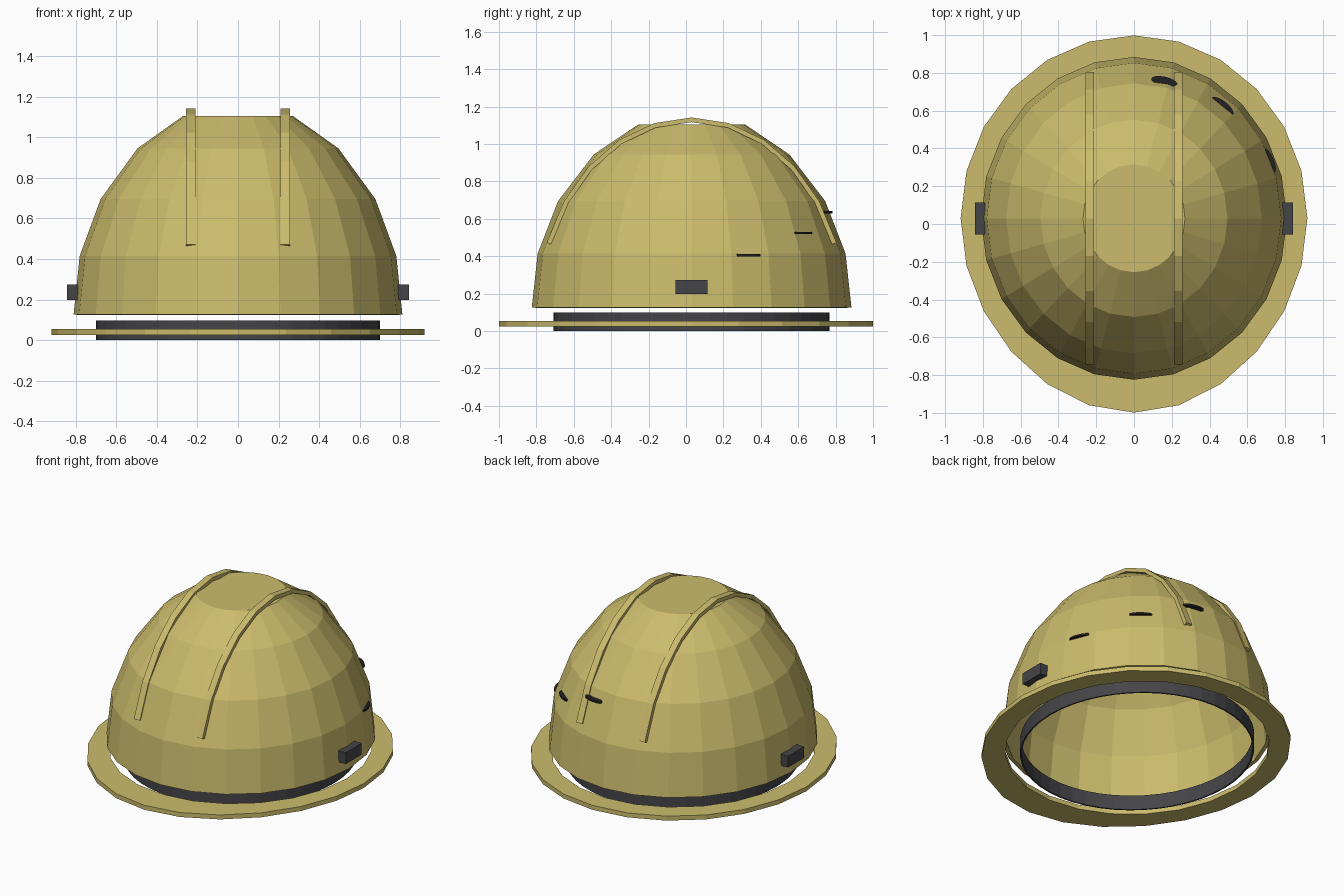
import bpy
import bmesh
from math import sin, cos, tau, radians, atan2
from mathutils import Matrix

if "Cube" in bpy.data.objects:
    bpy.data.objects.remove(bpy.data.objects["Cube"], do_unlink=True)

CENTRE_Y = 0.03
OVAL = 1.055  # length to width ratio of every ring


def material(name, rgb):
    mat = bpy.data.materials.new(name)
    mat.use_nodes = True
    colour = (*rgb, 1.0)
    mat.diffuse_color = colour
    mat.node_tree.nodes["Principled BSDF"].inputs["Base Color"].default_value = colour
    return mat


shell_yellow = material("shell yellow", (0.6, 0.5, 0.15))
dark_grey = material("dark grey", (0.06, 0.06, 0.066))
vent_black = material("vent black", (0.015, 0.015, 0.017))


def add_object(name, bm, mat):
    mesh = bpy.data.meshes.new(name)
    bm.to_mesh(mesh)
    bm.free()
    mesh.materials.append(mat)
    obj = bpy.data.objects.new(name, mesh)
    bpy.context.collection.objects.link(obj)
    return obj


def oval_lathe(name, profile, sides, mat, closed=False, cap=False):
    """Sweep (radius, z, front stretch) points around an oval."""
    bm = bmesh.new()
    rings = []
    for r, z, stretch in profile:
        ring = []
        for i in range(sides):
            c, s = cos(tau * i / sides), sin(tau * i / sides)
            y = CENTRE_Y + OVAL * r * s - stretch * max(0, -s) ** 3
            ring.append(bm.verts.new((r * c, y, z)))
        rings.append(ring)
    pairs = list(zip(rings, rings[1:]))
    if closed:
        pairs.append((rings[-1], rings[0]))
    for low, high in pairs:
        for i in range(sides):
            j = (i + 1) % sides
            bm.faces.new((low[i], low[j], high[j], high[i]))
    if cap:
        bm.faces.new(rings[-1])
    return add_object(name, bm, mat)


def box(name, size, location, mat):
    bm = bmesh.new()
    bmesh.ops.create_cube(bm, size=1, matrix=Matrix.Translation(location) @ Matrix.Diagonal((*size, 1)))
    return add_object(name, bm, mat)


# Faceted dome with a flat crown and a thin wall
dome = oval_lathe("dome_shell", [(0.81, 0.127, 0), (0.78, 0.415, 0), (0.677, 0.695, 0),
                                 (0.495, 0.945, 0), (0.27, 1.105, 0)], 24, shell_yellow, cap=True)
wall = dome.modifiers.new("wall", 'SOLIDIFY')
wall.thickness = 0.028
wall.offset = -1

# Flat brim, drawn out a little at the front
oval_lathe("brim", [(0.918, 0.025, 0.06), (0.918, 0.055, 0.06),
                    (0.79, 0.055, 0.0), (0.79, 0.025, 0.0)], 24, shell_yellow, closed=True)

# Inner headband
oval_lathe("headband", [(0.7, 0, 0), (0.7, 0.098, 0), (0.69, 0.098, 0), (0.69, 0, 0)],
           48, dark_grey, closed=True)


# Two ridges arching from front to back
def ridge(name, x, width=0.045, thick=0.025, steps=5):
    bm = bmesh.new()
    sections = []
    for i in range(-steps, steps + 1):
        a = radians(69.5) * i / steps
        section = []
        for dx, inset in ((-1, 0), (1, 0), (1, thick), (-1, thick)):
            y = CENTRE_Y + (0.827 - inset) * sin(a)
            z = 0.112 + (1.03 - inset) * cos(a)
            section.append(bm.verts.new((x + dx * width / 2, y, z)))
        sections.append(section)
    for p, q in zip(sections, sections[1:]):
        for k in range(4):
            m = (k + 1) % 4
            bm.faces.new((p[k], p[m], q[m], q[k]))
    bm.faces.new(sections[0])
    bm.faces.new(sections[-1])
    bmesh.ops.recalc_face_normals(bm, faces=bm.faces)
    return add_object(name, bm, shell_yellow)


for side, label in ((1, "left"), (-1, "right")):
    ridge(label + "_ridge", side * 0.233)
    # Accessory clip
    box(label + "_clip", (0.055, 0.17, 0.076), (side * 0.815, CENTRE_Y, 0.236), dark_grey)

# Thin vent slits rising around the back
for n, (x, y, z) in enumerate([(0.715, 0.335, 0.405), (0.47, 0.625, 0.524), (0.16, 0.755, 0.635)]):
    bm = bmesh.new()
    turn = Matrix.Rotation(atan2(y - CENTRE_Y, x), 4, 'Z')
    place = Matrix.Translation((x, y, z)) @ turn @ Matrix.Diagonal((0.025, 0.07, 1, 1))
    bmesh.ops.create_cone(bm, cap_ends=True, segments=16, radius1=1, radius2=1, depth=0.012, matrix=place)
    add_object("vent_slit_%d" % (n + 1), bm, vent_black)
